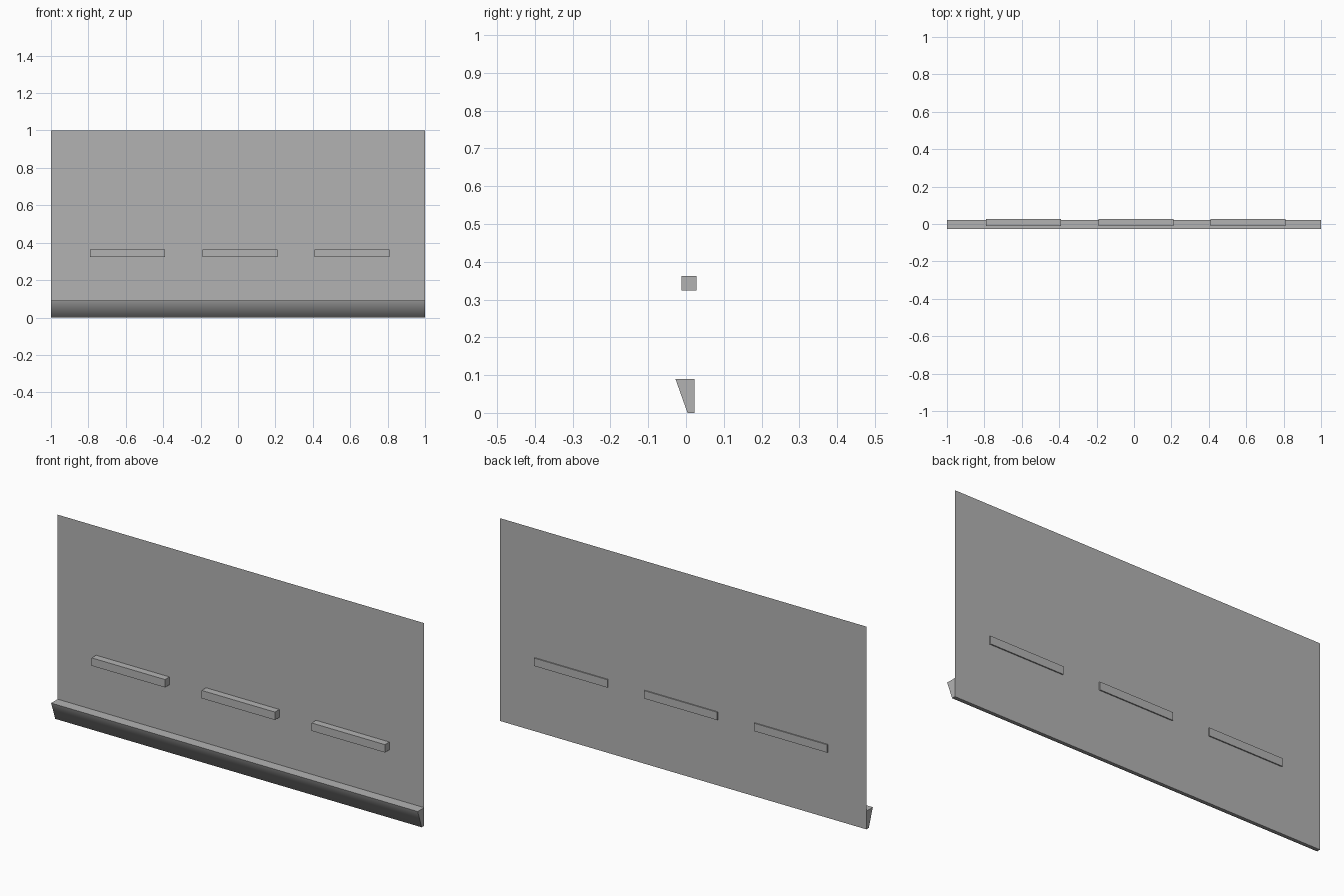
import bpy, bmesh

if "Cube" in bpy.data.objects:
    bpy.data.objects.remove(bpy.data.objects["Cube"])

grey = bpy.data.materials.new("plain_grey")
grey.diffuse_color = (0.45, 0.45, 0.45, 1)
grey.use_nodes = True
grey.node_tree.nodes["Principled BSDF"].inputs["Base Color"].default_value = grey.diffuse_color

BACK = 0.0225      # plane of the panel and of the sill's back
SILL_TOP = 0.09


def add_object(name, bm):
    bmesh.ops.recalc_face_normals(bm, faces=bm.faces)
    mesh = bpy.data.meshes.new(name)
    bm.to_mesh(mesh)
    bm.free()
    mesh.materials.append(grey)
    obj = bpy.data.objects.new(name, mesh)
    bpy.context.collection.objects.link(obj)
    return obj


def extrude_x(name, profile, x0, x1):
    """Extrude a closed (y, z) profile along x."""
    bm = bmesh.new()
    face = bm.faces.new([bm.verts.new((x0, y, z)) for y, z in profile])
    ext = bmesh.ops.extrude_face_region(bm, geom=[face])["geom"]
    verts = [v for v in ext if isinstance(v, bmesh.types.BMVert)]
    bmesh.ops.translate(bm, verts=verts, vec=(x1 - x0, 0, 0))
    return add_object(name, bm)


# Thin upright panel, facing the front
bm = bmesh.new()
corners = [(-1, SILL_TOP), (1, SILL_TOP), (1, 1), (-1, 1)]
bm.faces.new([bm.verts.new((x, BACK, z)) for x, z in corners])
panel = add_object("panel", bm)
if panel.data.polygons[0].normal.y > 0:
    panel.data.flip_normals()

# Sill along the foot, with a sloping front
sill = extrude_x("sill", [(-0.028, SILL_TOP), (0.004, 0), (BACK, 0), (BACK, SILL_TOP)], -1, 1)

# Smooth only across the sill's lower front edge, keep the others sharp
mesh = sill.data
for face in mesh.polygons:
    face.use_smooth = True
for edge in mesh.edges:
    a, b = (mesh.vertices[i].co for i in edge.vertices)
    lower_front = max(a.z, b.z) < 0.01 and max(a.y, b.y) < 0.01
    edge.use_edge_sharp = not lower_front

# Three bars set through the panel
for i, x in enumerate((-0.79, -0.19, 0.41)):
    low = 0.324
    extrude_x(f"bar_{i + 1}", [(-0.012, low), (0.028, low), (0.028, 0.363), (-0.012, 0.363)],
              x, x + 0.4)
